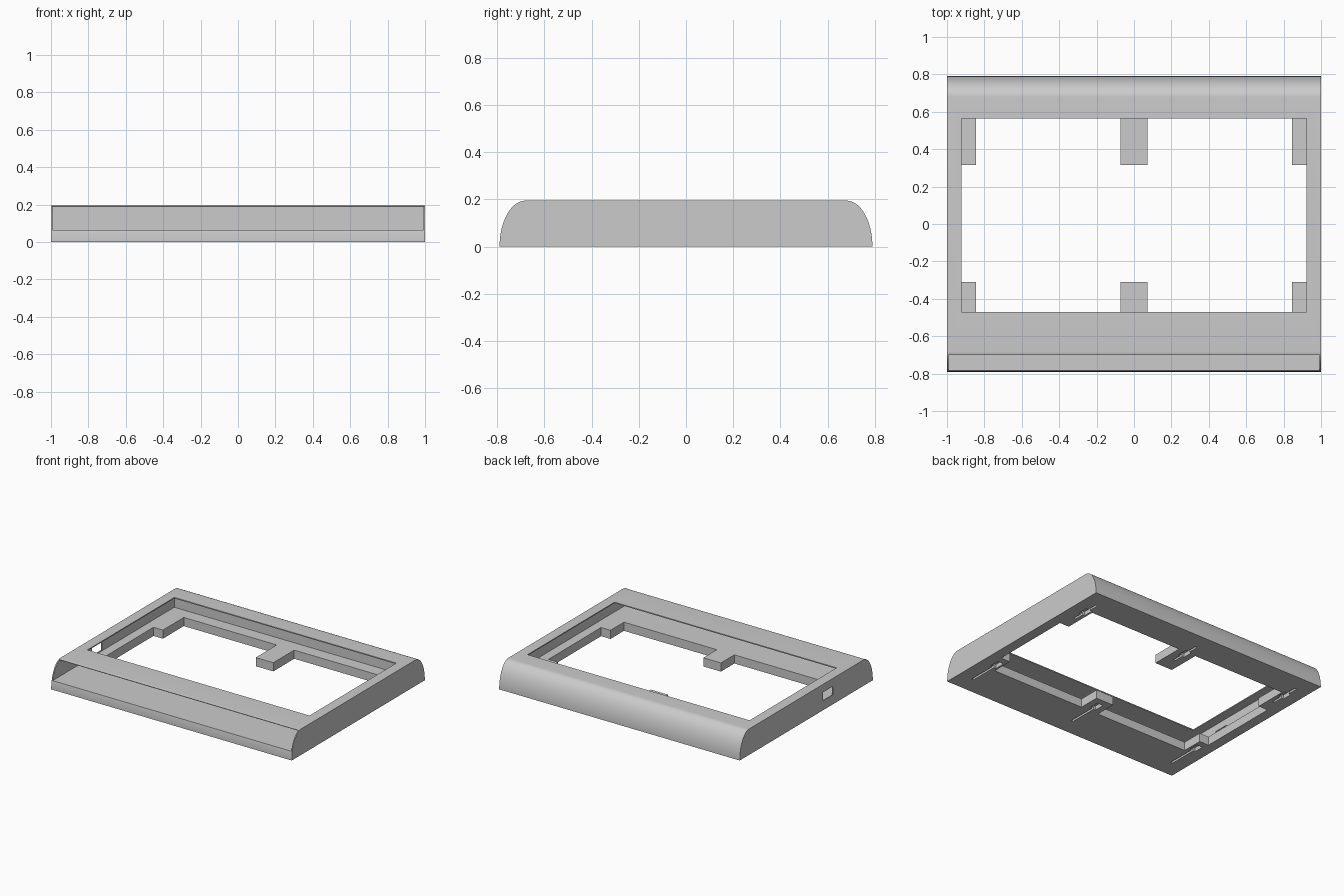
import bpy, bmesh, math

if "Cube" in bpy.data.objects:
    bpy.data.objects.remove(bpy.data.objects["Cube"])

grey = bpy.data.materials.new("light grey plastic")
grey.use_nodes = True
COL = (0.6, 0.6, 0.6, 1)
grey.diffuse_color = COL
grey.node_tree.nodes["Principled BSDF"].inputs["Base Color"].default_value = COL

HEIGHT, FLOOR, ROOF = 0.195, 0.065, 0.187
HALF_X, HALF_Y, ROUND = 1.0, 0.79, 0.11
WALL = 0.992
OPEN_X, OPEN_FRONT, OPEN_BACK = 0.923, -0.47, 0.563


def make(name, bm):
    bmesh.ops.recalc_face_normals(bm, faces=bm.faces)
    me = bpy.data.meshes.new(name)
    bm.to_mesh(me)
    bm.free()
    ob = bpy.data.objects.new(name, me)
    bpy.context.collection.objects.link(ob)
    me.materials.append(grey)
    return ob


def prism(name, outline, axis, lo, hi):
    """Extrude a 2D outline along x (outline in y, z) or z (outline in x, y)."""
    bm = bmesh.new()
    spot = (lambda p: (lo, *p)) if axis == "x" else (lambda p: (*p, lo))
    face = bm.faces.new([bm.verts.new(spot(p)) for p in outline])
    new = bmesh.ops.extrude_face_region(bm, geom=[face])["geom"]
    move = (hi - lo, 0, 0) if axis == "x" else (0, 0, hi - lo)
    bmesh.ops.translate(bm, vec=move, verts=[v for v in new if isinstance(v, bmesh.types.BMVert)])
    return make(name, bm)


def box(name, x0, x1, y0, y1, z0, z1):
    return prism(name, [(x0, y0), (x1, y0), (x1, y1), (x0, y1)], "z", z0, z1)


def combine(target, tool, operation="DIFFERENCE"):
    mod = target.modifiers.new("cut", "BOOLEAN")
    mod.object, mod.operation, mod.solver = tool, operation, "EXACT"
    tool.hide_render = True
    bpy.context.view_layer.objects.active = target
    bpy.ops.object.modifier_apply(modifier=mod.name)
    bpy.data.objects.remove(tool)


# Body with elliptically rounded front and back edges
STEPS = 20
arc = [(HALF_Y - ROUND + ROUND * math.cos(a), HEIGHT * math.sin(a))
       for a in (math.pi / 2 * i / STEPS for i in range(STEPS + 1))]
frame = prism("tray_frame", arc + [(-y, z) for y, z in reversed(arc)], "x", -HALF_X, HALF_X)

# Hollow interior, front slot, screen opening and side port
combine(frame, box("cavity", -WALL, WALL, -0.72, 0.66, FLOOR, ROOF))
combine(frame, box("front_slot", -WALL, WALL, -1, -0.70, FLOOR, 0.3))
combine(frame, box("opening", -OPEN_X, OPEN_X, OPEN_FRONT, OPEN_BACK, -0.1, 0.3))
combine(frame, box("side_port", -1.1, -0.95, -0.315, -0.2, 0.07, 0.135))

# Mounting tabs reaching into the opening
TABS = [(-0.95, -0.845), (-0.073, 0.073), (0.845, 0.95)]
for x0, x1 in TABS:
    combine(frame, box("back_tab", x0, x1, 0.315, OPEN_BACK + 0.05, 0, FLOOR), "UNION")
    combine(frame, box("front_tab", x0, x1, -0.31, OPEN_FRONT - 0.05, 0, FLOOR), "UNION")

# Keyhole grooves in the underside: a narrow channel and a wider pocket
for x in (-0.885, 0, 0.885):
    for y0, y1, p0, p1 in ((-0.66, -0.36, -0.44, -0.36), (0.42, 0.66, 0.5, 0.58)):
        combine(frame, box("groove", x - 0.008, x + 0.008, y0, y1, -0.1, 0.02))
        combine(frame, box("pocket", x - 0.025, x + 0.025, p0, p1, -0.1, 0.03))

bpy.ops.object.select_all(action="DESELECT")
frame.select_set(True)
bpy.context.view_layer.objects.active = frame
bpy.ops.object.shade_smooth_by_angle(angle=math.radians(25))
